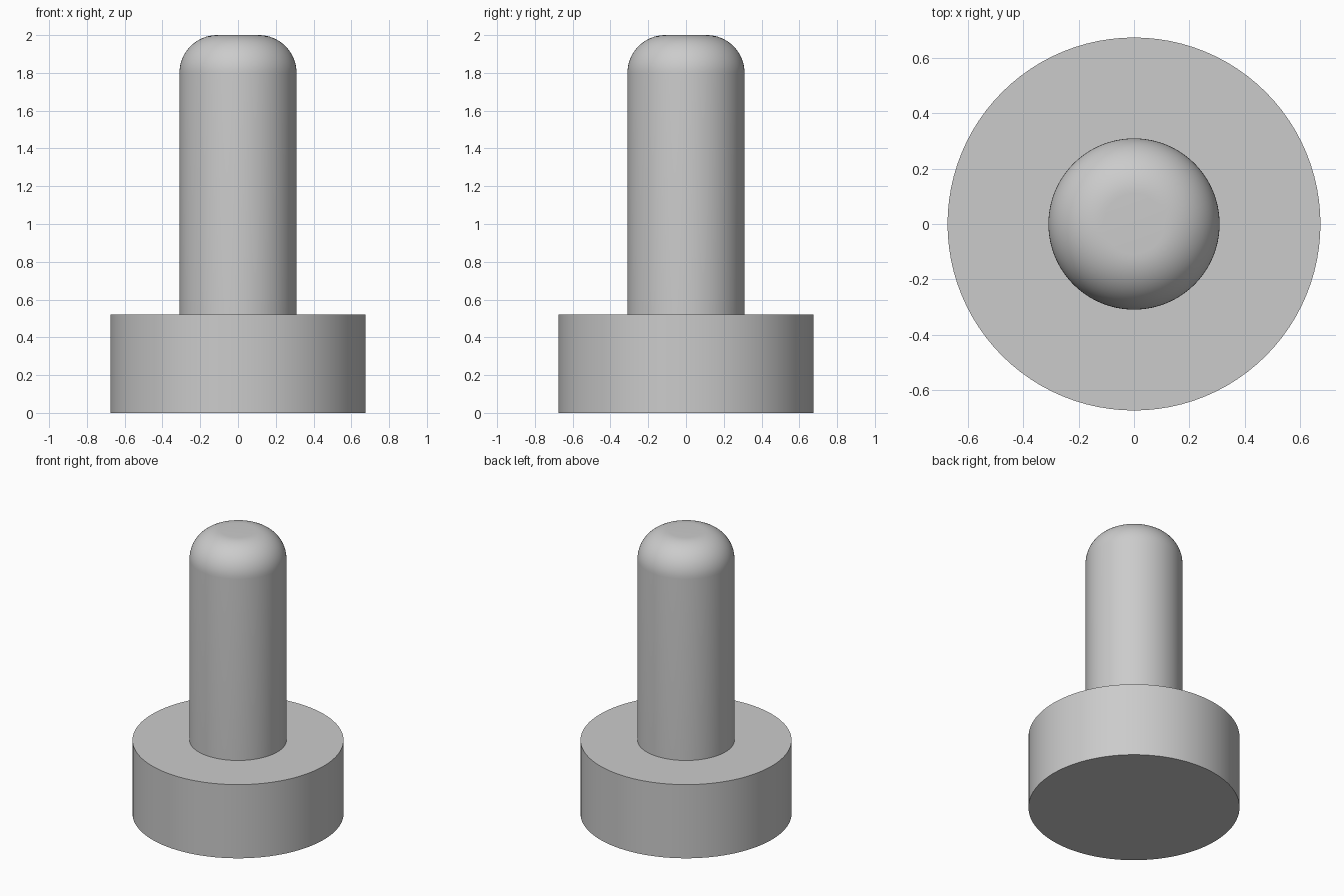
import bpy, bmesh
from math import sin, cos, pi
from mathutils import Vector

cube = bpy.data.objects.get("Cube")
if cube:
    bpy.data.objects.remove(cube, do_unlink=True)

BASE_R, BASE_H = 0.675, 0.52
PIN_R, TOP, FILLET = 0.31, 2.0, 0.20
SIDES, ARC = 96, 16

# One grey for the whole part
grey = bpy.data.materials.new("plain grey")
grey.use_nodes = True
colour = (0.6, 0.6, 0.6, 1)
grey.diffuse_color = colour
grey.node_tree.nodes["Principled BSDF"].inputs["Base Color"].default_value = colour

# Half profile: wide base, shoulder, pin, rounded tip
profile = [(BASE_R, 0), (BASE_R, BASE_H), (PIN_R, BASE_H)]
for i in range(ARC + 1):
    a = i / ARC * pi / 2
    profile.append((PIN_R - FILLET + FILLET * cos(a), TOP - FILLET + FILLET * sin(a)))

# Revolve the profile and cap both ends
bm = bmesh.new()
verts = [bm.verts.new((r, 0, z)) for r, z in profile]
edges = [bm.edges.new(pair) for pair in zip(verts, verts[1:])]
bmesh.ops.spin(bm, geom=verts + edges, cent=(0, 0, 0), axis=Vector((0, 0, 1)),
               angle=2 * pi, steps=SIDES)
bmesh.ops.remove_doubles(bm, verts=bm.verts, dist=0.0001)
bmesh.ops.holes_fill(bm, edges=[e for e in bm.edges if e.is_boundary], sides=0)
bmesh.ops.recalc_face_normals(bm, faces=bm.faces)

mesh = bpy.data.meshes.new("stepped_pin")
bm.to_mesh(mesh)
bm.free()
mesh.materials.append(grey)
pin = bpy.data.objects.new("stepped_pin", mesh)
bpy.context.collection.objects.link(pin)

# Smooth round walls, crisp rims
bpy.ops.object.select_all(action="DESELECT")
pin.select_set(True)
bpy.context.view_layer.objects.active = pin
bpy.ops.object.shade_smooth_by_angle(angle=pi / 6)
